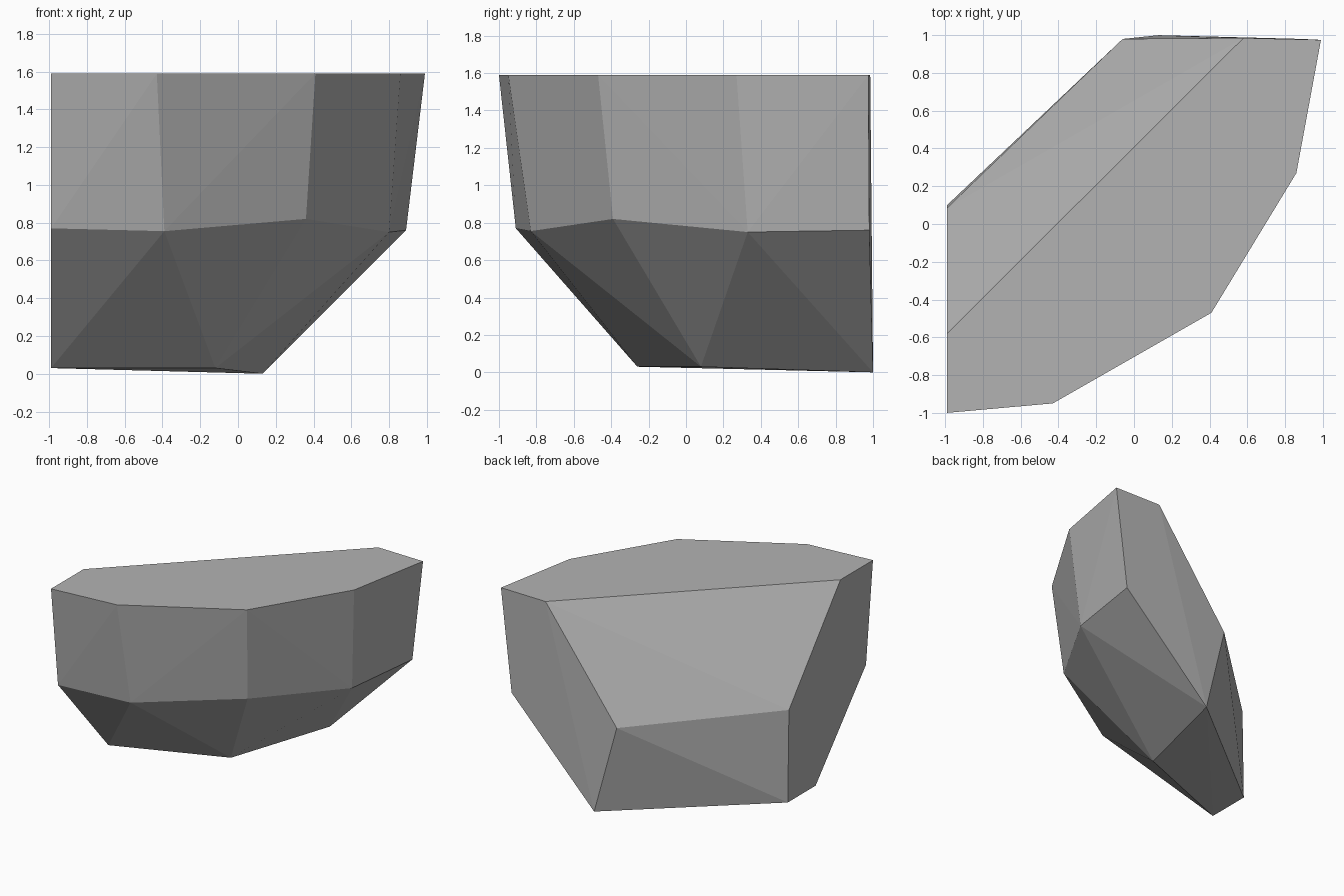
import bpy, bmesh

cube = bpy.data.objects.get("Cube")
if cube:
    bpy.data.objects.remove(cube, do_unlink=True)

# One flat stone colour
stone = bpy.data.materials.new("stone_grey")
stone.use_nodes = True
grey = (0.45, 0.45, 0.45, 1)
stone.diffuse_color = grey
stone.node_tree.nodes["Principled BSDF"].inputs["Base Color"].default_value = grey

TOP, LEFT_WALL = 1.59, -0.99

# Flat top outline
top = [(LEFT_WALL, -1.0), (-0.43, -0.95), (0.41, -0.47), (0.86, 0.27),
       (0.99, 0.975), (0.58, 0.985), (LEFT_WALL, -0.58)]
# Belt of corners around the middle
belt = [(LEFT_WALL, -0.91, 0.77), (-0.39, -0.83, 0.755), (0.36, -0.39, 0.82),
        (0.80, 0.33, 0.75), (0.89, 0.98, 0.76), (-0.06, 0.98, 0.725),
        (LEFT_WALL, 0.085, 0.78)]
# Narrow underside
base = [(LEFT_WALL, -0.26, 0.03), (-0.12, 0.08, 0.03),
        (0.13, 1.0, 0), (LEFT_WALL, 0.10, 0.03)]

# Chiselled boulder wrapped around the corners
bm = bmesh.new()
for co in [(x, y, TOP) for x, y in top] + belt + base:
    bm.verts.new(co)
bmesh.ops.convex_hull(bm, input=bm.verts)
bmesh.ops.dissolve_limit(bm, angle_limit=0.005, verts=bm.verts, edges=bm.edges)
bmesh.ops.recalc_face_normals(bm, faces=bm.faces)

mesh = bpy.data.meshes.new("boulder")
bm.to_mesh(mesh)
bm.free()
mesh.materials.append(stone)
boulder = bpy.data.objects.new("boulder", mesh)
bpy.context.collection.objects.link(boulder)
